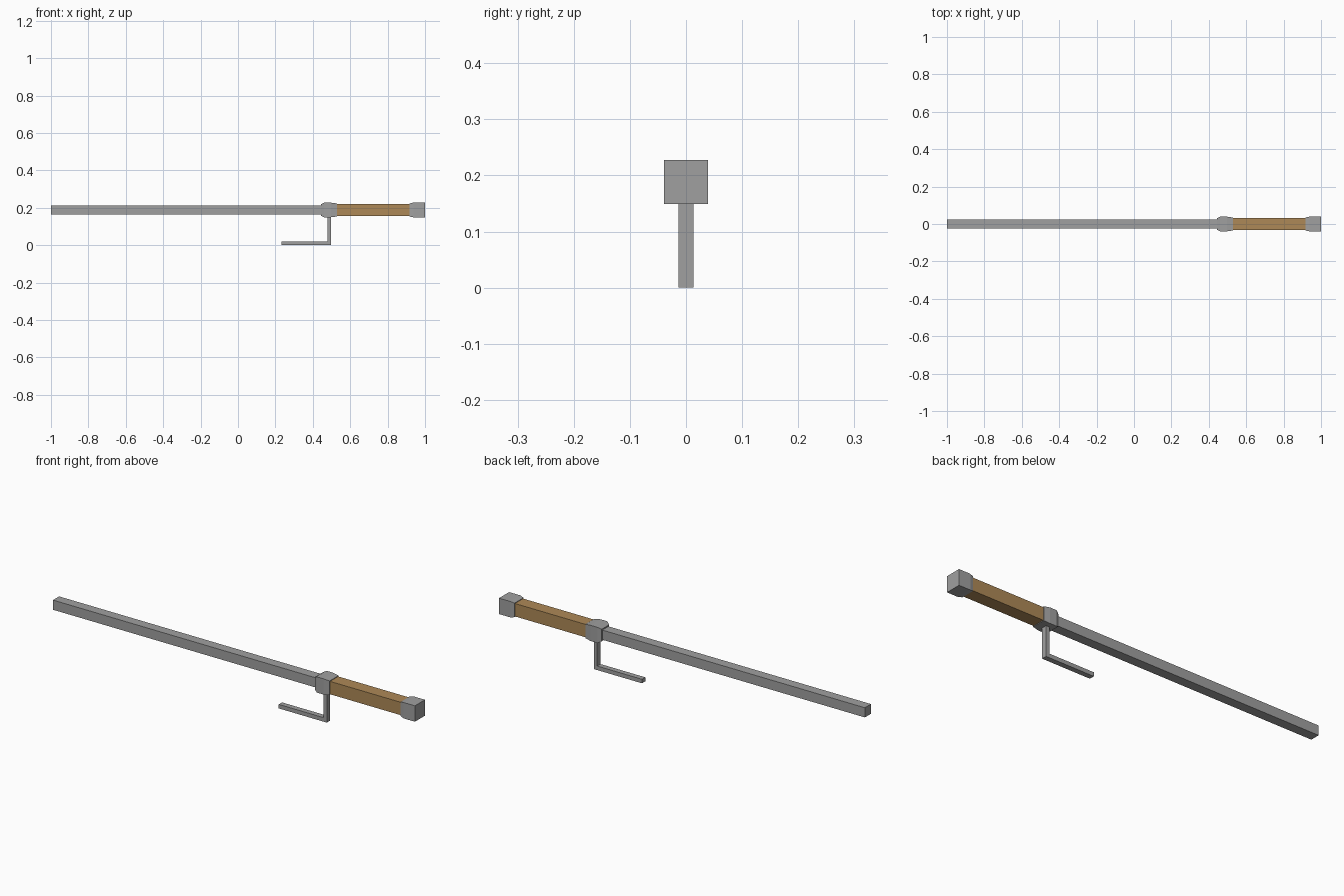
import bpy, bmesh

if "Cube" in bpy.data.objects:
    bpy.data.objects.remove(bpy.data.objects["Cube"])

ZC = 0.1885  # height of the main axis


def material(name, rgb):
    m = bpy.data.materials.new(name)
    m.diffuse_color = (*rgb, 1)
    m.use_nodes = True
    m.node_tree.nodes["Principled BSDF"].inputs["Base Color"].default_value = m.diffuse_color
    return m


steel = material("grey_steel", (0.35, 0.35, 0.35))
wood = material("tan_wrap", (0.42, 0.25, 0.095))


def finish(bm, name, mat):
    bmesh.ops.recalc_face_normals(bm, faces=bm.faces[:])
    mesh = bpy.data.meshes.new(name)
    bm.to_mesh(mesh)
    bm.free()
    mesh.materials.append(mat)
    ob = bpy.data.objects.new(name, mesh)
    bpy.context.collection.objects.link(ob)
    return ob


def square_bar(name, sections, mat):
    """Loft square sections (x, half_width) along the x axis."""
    bm = bmesh.new()
    rings = [[bm.verts.new((x, sy * h, ZC + sz * h))
              for sy, sz in ((-1, -1), (1, -1), (1, 1), (-1, 1))]
             for x, h in sections]
    for a, b in zip(rings, rings[1:]):
        for i in range(4):
            j = (i + 1) % 4
            bm.faces.new((a[i], a[j], b[j], b[i]))
    bm.faces.new(rings[0])
    bm.faces.new(rings[-1])
    return finish(bm, name, mat)


def extruded_profile(name, points, half_y, mat):
    """Extrude an xz outline through y."""
    bm = bmesh.new()
    face = bm.faces.new([bm.verts.new((x, -half_y, z)) for x, z in points])
    ext = bmesh.ops.extrude_face_region(bm, geom=[face])
    verts = [g for g in ext["geom"] if isinstance(g, bmesh.types.BMVert)]
    bmesh.ops.translate(bm, verts=verts, vec=(0, 2 * half_y, 0))
    return finish(bm, name, mat)


# Long square shaft
square_bar("shaft", [(-1.0, 0.024), (0.46, 0.024)], steel)

# Collar between shaft and grip, chamfered at both ends
square_bar("collar", [(0.443, 0.030), (0.46, 0.039), (0.497, 0.039), (0.528, 0.035)], steel)

# Wrapped grip
square_bar("grip", [(0.51, 0.032), (0.94, 0.032)], wood)

# End cap
square_bar("pommel", [(0.918, 0.035), (0.938, 0.0395), (1.0, 0.0395)], steel)

# L-shaped hook hanging below the collar
extruded_profile("hook", [(0.497, 0.16), (0.497, 0.0), (0.233, 0.0),
                          (0.233, 0.02), (0.479, 0.02), (0.479, 0.16)], 0.013, steel)
